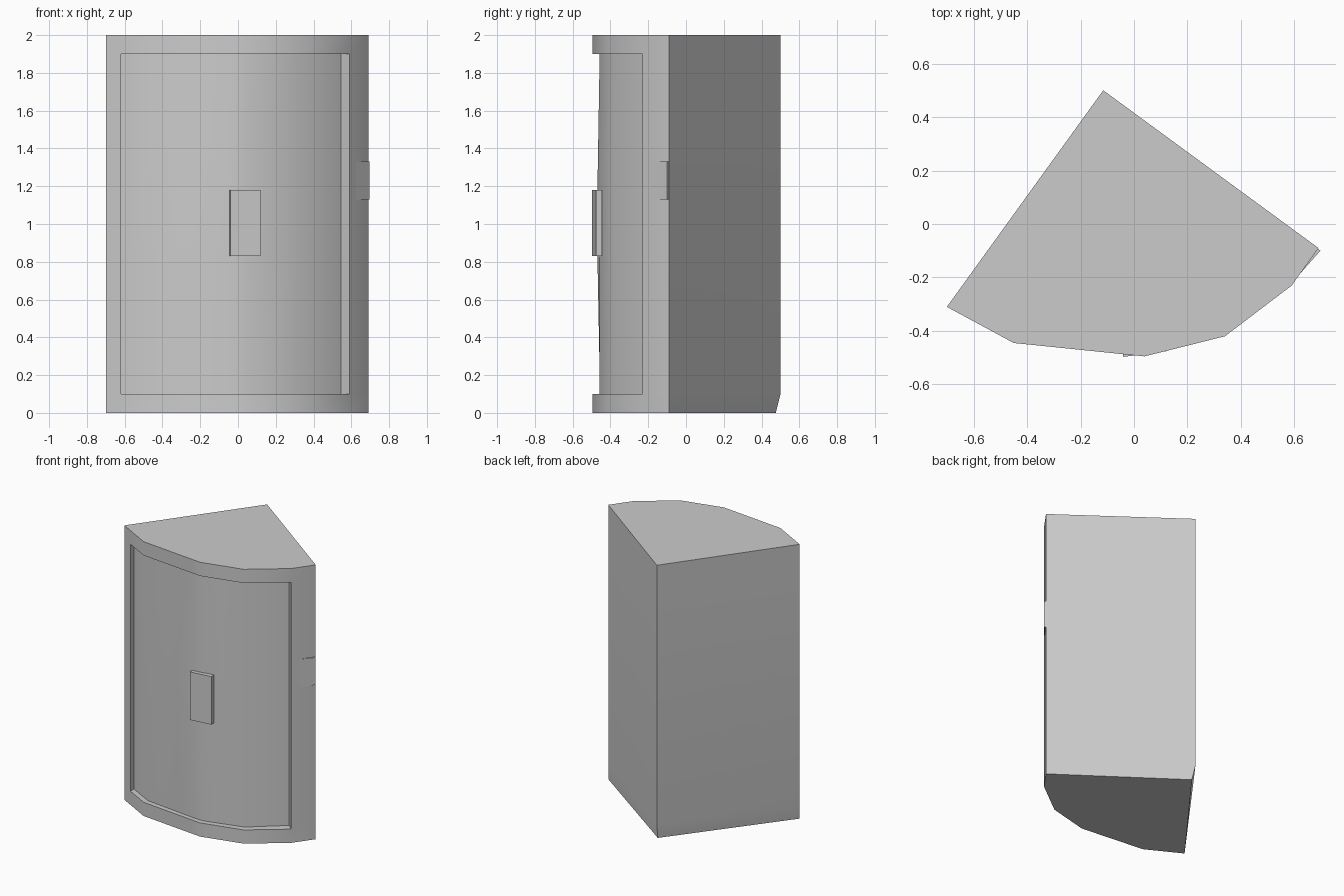
import bpy, bmesh, math
from mathutils import Vector

if "Cube" in bpy.data.objects:
    bpy.data.objects.remove(bpy.data.objects["Cube"], do_unlink=True)

grey = bpy.data.materials.new("plain grey")
grey.use_nodes = True
GREY = (0.6, 0.6, 0.6, 1)
grey.diffuse_color = GREY
grey.node_tree.nodes["Principled BSDF"].inputs["Base Color"].default_value = GREY


def finish(name, bm):
    bmesh.ops.remove_doubles(bm, verts=bm.verts, dist=0.0005)
    bmesh.ops.recalc_face_normals(bm, faces=bm.faces)
    mesh = bpy.data.meshes.new(name)
    bm.to_mesh(mesh)
    bm.free()
    obj = bpy.data.objects.new(name, mesh)
    bpy.context.collection.objects.link(obj)
    mesh.materials.append(grey)
    bpy.ops.object.select_all(action='DESELECT')
    obj.select_set(True)
    bpy.context.view_layer.objects.active = obj
    bpy.ops.object.shade_smooth_by_angle(angle=math.radians(30))
    return obj


def face(bm, points):
    bm.faces.new([bm.verts.new(p) for p in points])


def at(p, z):
    return (p[0], p[1], z)


# Plan of the bowed front, and the set-back door inside its opening
left, right, apex = (-0.70, -0.31), (0.69, -0.09), (-0.115, 0.5)
apex_foot = (-0.105, 0.475)
opening = [(-0.62, -0.353), (-0.45, -0.445), (-0.04, -0.487),
           (0.04, -0.495), (0.34, -0.42), (0.59, -0.23)]
recess = [(-0.62, -0.312), (-0.44, -0.408), (-0.04, -0.455),
          (0.04, -0.457), (0.32, -0.38), (0.545, -0.19)]
front = [left] + opening + [right]
levels = [0, 0.1, 1.9, 2]

# Cabinet: wedge shell with a framed opening
bm = bmesh.new()
for row, (z0, z1) in enumerate(zip(levels, levels[1:])):
    for i, (a, b) in enumerate(zip(front, front[1:])):
        if row == 1 and 0 < i < len(front) - 2:
            continue
        face(bm, [at(a, z0), at(b, z0), at(b, z1), at(a, z1)])
    low = apex_foot if row == 0 else apex
    for side in (left, right):
        face(bm, [at(side, z0), at(low, z0), at(apex, z1), at(side, z1)])
face(bm, [at(p, 0) for p in front + [apex_foot]])
face(bm, [at(p, 2) for p in front + [apex]])
# Reveal around the opening
for z in levels[1:3]:
    for i in range(len(opening) - 1):
        face(bm, [at(opening[i], z), at(opening[i + 1], z),
                  at(recess[i + 1], z), at(recess[i], z)])
for i in (0, -1):
    face(bm, [at(opening[i], 0.1), at(recess[i], 0.1),
              at(recess[i], 1.9), at(opening[i], 1.9)])
# Door panel, slightly swollen beside the handle
rows = [0.1, 0.83, 1.18, 1.9]


def door_point(i, j):
    x, y = recess[i]
    return (x, y - (0.014 if i == 2 and j in (1, 2) else 0), rows[j])


for j in range(3):
    for i in range(len(recess) - 1):
        face(bm, [door_point(i, j), door_point(i + 1, j),
                  door_point(i + 1, j + 1), door_point(i, j + 1)])
finish("cabinet", bm)


# Raised plates, given by the ends of their outer face
def plate(name, a, b, z0, z1, depth):
    a, b = Vector(a), Vector(b)
    d = (b - a).normalized()
    back = Vector((-d.y, d.x)) * depth
    plan = [a, b, b + back, a + back]
    bm = bmesh.new()
    for z in (z0, z1):
        face(bm, [at(p, z) for p in plan])
    for i in range(4):
        p, q = plan[i], plan[(i + 1) % 4]
        face(bm, [at(p, z0), at(q, z0), at(q, z1), at(p, z1)])
    finish(name, bm)


plate("door_handle", (-0.04, -0.497), (0.12, -0.476), 0.83, 1.18, 0.032)
plate("side_latch", (0.60, -0.21), (0.697, -0.10), 1.13, 1.33, 0.014)
